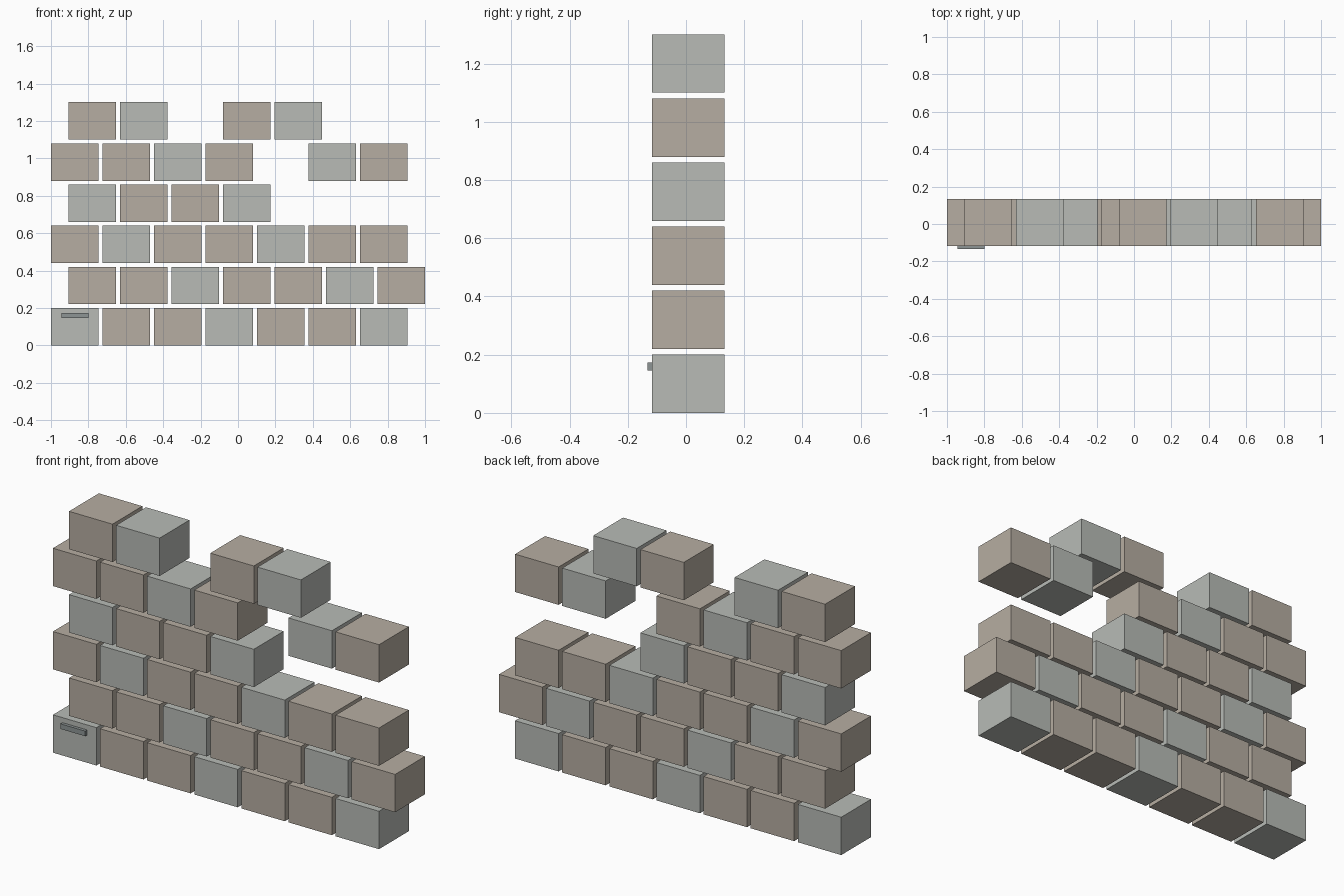
import bpy
import bmesh

if "Cube" in bpy.data.objects:
    bpy.data.objects.remove(bpy.data.objects["Cube"])

BRICK = (0.254, 0.249, 0.20)   # brick width, depth, height
PITCH_X, PITCH_Z = 0.2753, 0.22
SHIFT = 0.094                  # sideways offset of every second course
WALL_Y = 0.008


def material(name, rgb):
    mat = bpy.data.materials.new(name)
    mat.diffuse_color = (*rgb, 1)
    mat.use_nodes = True
    mat.node_tree.nodes["Principled BSDF"].inputs["Base Color"].default_value = mat.diffuse_color
    return mat


def box_mesh(name, size, mat):
    mesh = bpy.data.meshes.new(name)
    bm = bmesh.new()
    bmesh.ops.create_cube(bm, size=1)
    bmesh.ops.scale(bm, vec=size, verts=bm.verts)
    bm.to_mesh(mesh)
    bm.free()
    mesh.materials.append(mat)
    return mesh


def place(name, mesh, location):
    obj = bpy.data.objects.new(name, mesh)
    obj.location = location
    bpy.context.collection.objects.link(obj)


brown = box_mesh("brown_brick", BRICK, material("brown_stone", (0.47, 0.42, 0.36)))
grey = box_mesh("grey_brick", BRICK, material("grey_stone", (0.48, 0.50, 0.47)))

# Courses of the ruined wall: which brick slots are still filled
courses = [range(7), range(7), range(7), range(4), (0, 1, 2, 3, 5, 6), (0, 1, 3, 4)]
for row, slots in enumerate(courses):
    for i in slots:
        x = -1 + BRICK[0] / 2 + i * PITCH_X + (row % 2) * SHIFT
        z = BRICK[2] / 2 + row * PITCH_Z
        mesh = grey if (i + row) % 3 == 0 else brown
        place(f"brick_{row}_{i}", mesh, (x, WALL_Y, z))

# Small dark bar on the front of the first brick
bar = box_mesh("front_bar", (0.144, 0.02, 0.027), material("dark_metal", (0.27, 0.30, 0.30)))
place("front_bar", bar, (-0.872, -0.123, 0.16))
